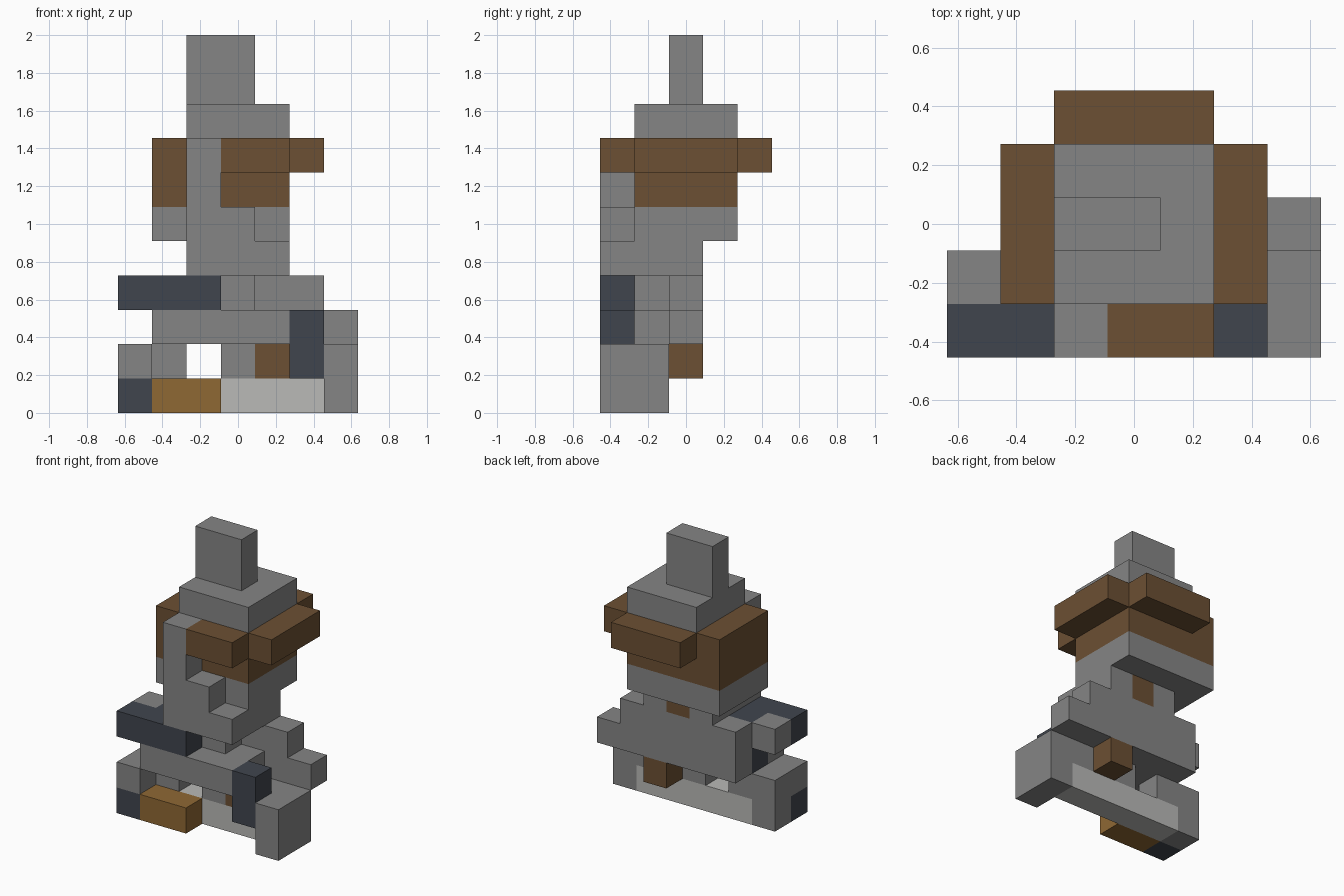
import bpy
import bmesh
from mathutils import Vector

cube = bpy.data.objects.get("Cube")
if cube:
    bpy.data.objects.remove(cube, do_unlink=True)

U = 2 / 11                                   # edge of one block
ORIGIN = Vector((-3.5, -2.5, 0)) * U         # low corner of the block grid


def material(name, rgb):
    m = bpy.data.materials.new(name)
    m.use_nodes = True
    m.diffuse_color = (*rgb, 1)
    bsdf = next(n for n in m.node_tree.nodes if n.type == 'BSDF_PRINCIPLED')
    bsdf.inputs["Base Color"].default_value = (*rgb, 1)
    return m


gray = material("stone_gray", (.235, .235, .235))
pale = material("pale_gray", (.49, .49, .475))
brown = material("bark_brown", (.15, .08, .033))
tan = material("golden_brown", (.275, .138, .034))
slate = material("slate_blue", (.051, .06, .076))


def part(name, mat, *boxes):
    """One object from boxes, each given as inclusive block ranges x, y, z.
    Touching blocks are fused so that only the outer skin remains."""
    cells = {(x, y, z)
             for xs, ys, zs in boxes
             for x in range(xs[0], xs[-1] + 1)
             for y in range(ys[0], ys[-1] + 1)
             for z in range(zs[0], zs[-1] + 1)}
    bm = bmesh.new()
    for cell in cells:
        for axis in range(3):
            for side in (0, 1):
                near = list(cell)
                near[axis] += 2 * side - 1
                if tuple(near) in cells:
                    continue
                corners = []
                for a, b in ((0, 0), (1, 0), (1, 1), (0, 1)):
                    p = Vector(cell)
                    p[axis] += side
                    p[(axis + 1) % 3] += a
                    p[(axis + 2) % 3] += b
                    corners.append(bm.verts.new(ORIGIN + p * U))
                bm.faces.new(corners if side else corners[::-1])
    bmesh.ops.remove_doubles(bm, verts=bm.verts, dist=U / 100)
    bmesh.ops.dissolve_limit(bm, angle_limit=.01, verts=bm.verts, edges=bm.edges)
    mesh = bpy.data.meshes.new(name)
    bm.to_mesh(mesh)
    bm.free()
    mesh.materials.append(mat)
    obj = bpy.data.objects.new(name, mesh)
    bpy.context.collection.objects.link(obj)


# Base
part("base_slab", pale, ([1, 5], [1], [0]))
part("golden_block", tan, ([1, 2], [0], [0]))
part("right_foot", gray, ([0], [1], [0]), ([0], [0, 1], [1]), ([1], [1], [1]))
part("right_toe", slate, ([0], [0], [0]))
part("left_foot", gray, ([6], [0, 1], [0, 1]), ([5], [1], [1]))
part("left_post", slate, ([5], [0], [1, 2]))
part("middle_leg", gray, ([3], [1], [1]))
part("rear_leg", brown, ([4], [1, 2], [1]))

# Waist and arms
part("waist", gray, ([1, 4], [0], [2]), ([2, 4], [1], [2]), ([1, 6], [2], [2]),
     ([1, 5], [2], [3]), ([2, 3], [1], [3]))
part("front_bar", slate, ([0, 2], [0], [3]), ([1], [1], [2, 3]))
part("right_hand", gray, ([0], [1], [3]))

# Chest and face
part("chest", gray, ([2, 4], [0, 1], [4]), ([2], [2], [4]), ([4], [2], [4]))
part("back_patch", brown, ([3], [2], [4]))
part("jaw", gray, ([1, 4], [1, 3], [5]))
part("front_column", gray, ([2], [0], [5, 7]), ([3], [0], [5]))

# Hat
part("hat_band", brown, ([1, 4], [1, 3], [6]))
part("hat_brim", brown, ([1, 5], [1, 3], [7]), ([2, 4], [4], [7]),
     ([3, 4], [0], [7]))
part("hat_crown", gray, ([2, 4], [1, 3], [8]))
part("hat_top", gray, ([2, 3], [2], [9, 10]))
